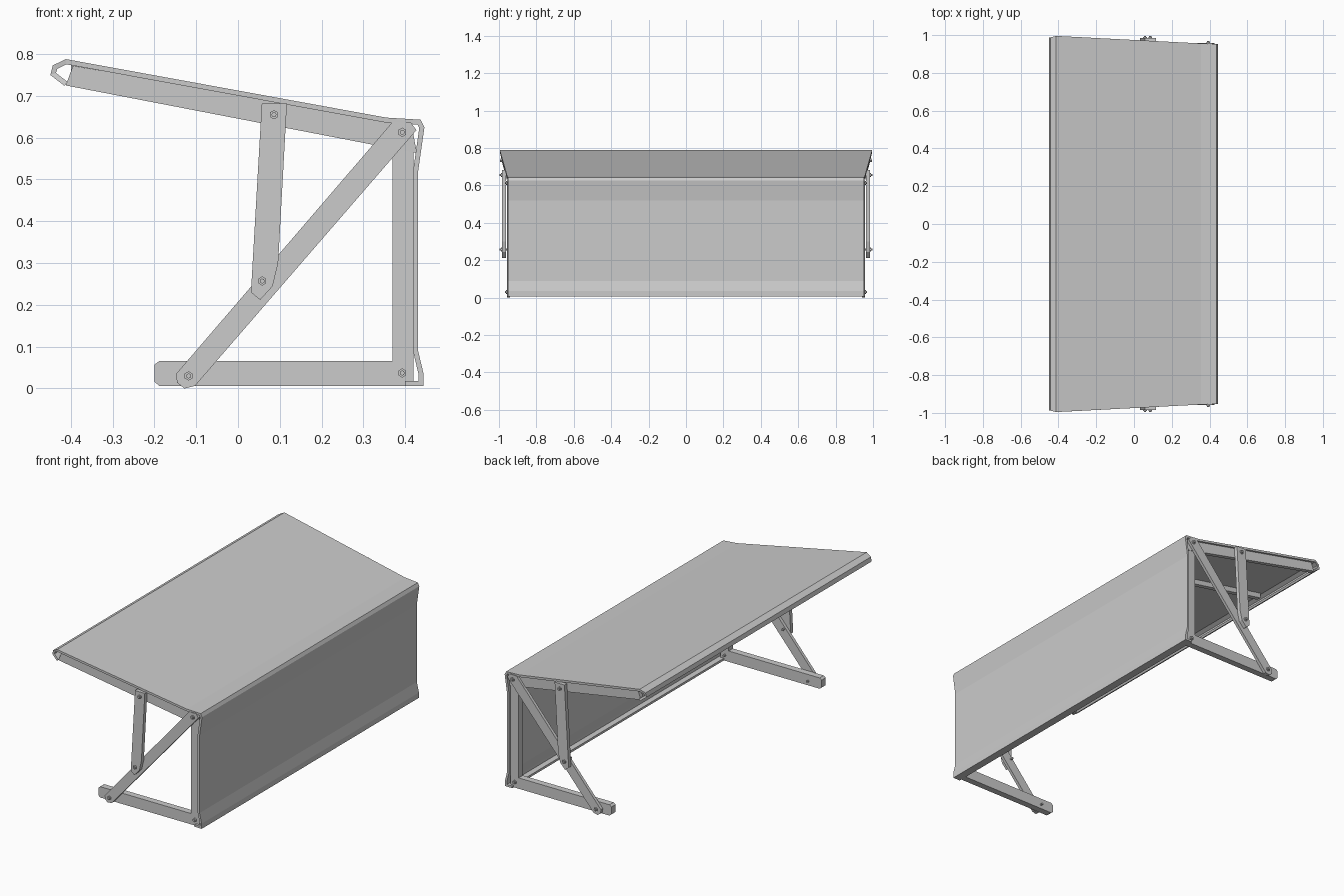
import bpy, bmesh
from mathutils import Matrix, Vector
from math import pi

if "Cube" in bpy.data.objects:
    bpy.data.objects.remove(bpy.data.objects["Cube"])


def finish(name, bm, mirror=False):
    bmesh.ops.recalc_face_normals(bm, faces=bm.faces)
    me = bpy.data.meshes.new(name)
    bm.to_mesh(me)
    bm.free()
    ob = bpy.data.objects.new(name, me)
    bpy.context.collection.objects.link(ob)
    if mirror:
        m = ob.modifiers.new("mirror", 'MIRROR')
        m.use_axis = (False, True, False)
    return ob


def roof_half(x):
    # the roof widens toward its free edge
    return 0.952 + 0.044 * (0.43 - x) / 0.84


def plate(name, pts, inner, outer, mirror=True):
    # flat bar from an x-z outline; inner/outer are functions of x giving y distance
    bm = bmesh.new()
    a = [bm.verts.new((x, -outer(x), z)) for x, z in pts]
    b = [bm.verts.new((x, -inner(x), z)) for x, z in pts]
    n = len(pts)
    bm.faces.new(a)
    bm.faces.new(b[::-1])
    for i in range(n):
        bm.faces.new((a[i], b[i], b[(i + 1) % n], a[(i + 1) % n]))
    return finish(name, bm, mirror)


def sheet(name, pts, half, thick=0.012):
    # folded sheet; the profile is the outer side, offset inward in x-z
    vs = [Vector(p) for p in pts]
    inner = []
    for i, p in enumerate(vs):
        d0 = (p - vs[i - 1]).normalized() if i else None
        d1 = (vs[i + 1] - p).normalized() if i < len(vs) - 1 else None
        d0, d1 = d0 or d1, d1 or d0
        n0, n1 = Vector((d0.y, -d0.x)), Vector((d1.y, -d1.x))
        m = (n0 + n1).normalized()
        inner.append(p + m * thick / max(m.dot(n0), 0.5))
    bm = bmesh.new()
    rings = []
    for p, q in zip(vs, inner):
        h = half(p.x)
        rings.append([bm.verts.new(c) for c in
                      ((p.x, -h, p.y), (p.x, h, p.y), (q.x, h, q.y), (q.x, -h, q.y))])
    for r, s in zip(rings, rings[1:]):
        for k in range(4):
            bm.faces.new((r[k], r[(k + 1) % 4], s[(k + 1) % 4], s[k]))
    bm.faces.new(rings[0])
    bm.faces.new(rings[-1])
    return finish(name, bm)


def const(v):
    return lambda x: v


# Roof sheet with curled front lip
sheet("roof_sheet",
      [(-0.415, 0.724), (-0.449, 0.75), (-0.443, 0.773), (-0.412, 0.788),
       (0.355, 0.648), (0.437, 0.643)],
      lambda x: roof_half(max(x, -0.41)) - max(0, -0.41 - x) * 0.25)

# Back panel with flared top, flared foot and bottom flange
sheet("back_panel",
      [(0.437, 0.643), (0.446, 0.625), (0.431, 0.52), (0.431, 0.09),
       (0.444, 0.035), (0.444, 0.006), (0.40, 0.006)],
      const(0.952))

# Roof side rails and under-roof ribs
rail = [(-0.412, 0.725), (0.428, 0.563), (0.415, 0.632), (-0.395, 0.772)]
plate("roof_side_rail", rail,
      lambda x: roof_half(x) - 0.035, lambda x: roof_half(x) - 0.012)
rib = [(-0.40, 0.745), (0.41, 0.598), (0.41, 0.63), (-0.40, 0.777)]
plate("roof_rib", rib, const(0.535), const(0.56))

# L-shaped end frames: base foot and upright
plate("end_frame",
      [(-0.2, 0.016), (-0.188, 0.006), (0.42, 0.006), (0.42, 0.575),
       (0.37, 0.585), (0.37, 0.066), (-0.188, 0.066), (-0.2, 0.057)],
      const(0.903), const(0.939))

# Diagonal braces
plate("diagonal_brace",
      [(-0.148, 0.035), (-0.146, 0.014), (-0.128, 0.0), (-0.103, 0.006),
       (0.427, 0.618), (0.412, 0.638), (0.37, 0.638)],
      const(0.940), const(0.957))

# Short props between brace and roof
plate("short_prop",
      [(0.031, 0.230), (0.053, 0.212), (0.083, 0.245), (0.096, 0.30),
       (0.117, 0.682), (0.057, 0.682)],
      const(0.962), const(0.984))

# Bolts: hexagonal head on a thin pin
for i, (x, z, y0, y1) in enumerate([(-0.118, 0.03, 0.90, 0.957),
                                    (0.393, 0.037, 0.90, 0.939),
                                    (0.375, 0.613, 0.90, 0.957),
                                    (0.058, 0.257, 0.935, 0.984),
                                    (0.086, 0.655, 0.935, 0.984)]):
    bm = bmesh.new()
    for r, a, b, seg in ((0.011, y1, y1 + 0.006, 6), (0.006, y0 - 0.01, y1 + 0.012, 8)):
        bmesh.ops.create_cone(bm, cap_ends=True, segments=seg, radius1=r, radius2=r,
                              depth=b - a,
                              matrix=Matrix.Translation((x + (0.018 if i == 2 else 0), -(a + b) / 2, z))
                              @ Matrix.Rotation(pi / 2, 4, 'X'))
    finish("bolt_%d" % (i + 1), bm, True)
